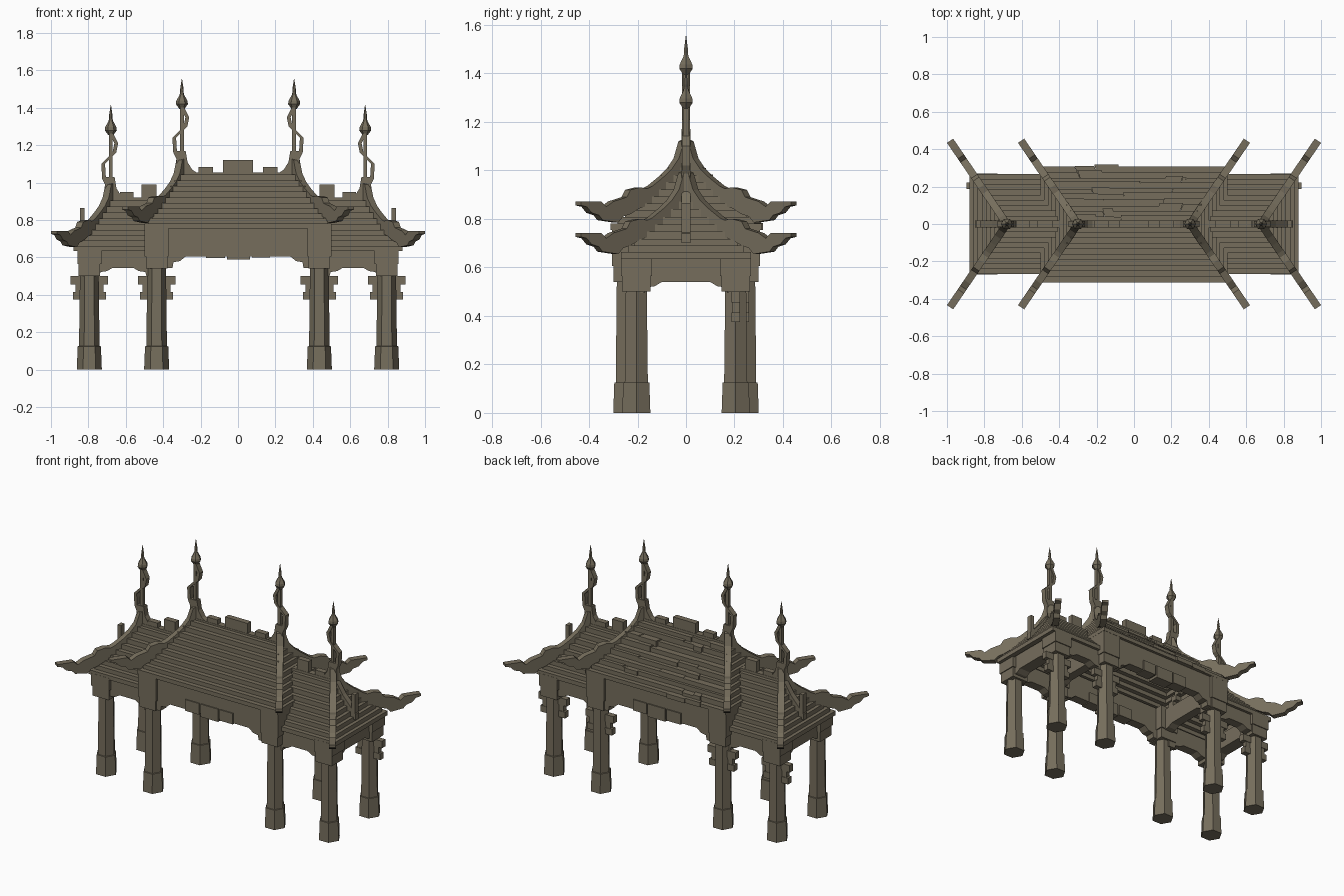
import bpy, bmesh, math, random
from mathutils import Vector

if "Cube" in bpy.data.objects:
    bpy.data.objects.remove(bpy.data.objects["Cube"])

random.seed(4)
wood = bpy.data.materials.new("weathered wood")
wood.diffuse_color = (0.18, 0.155, 0.108, 1)
wood.use_nodes = True
wood.node_tree.nodes["Principled BSDF"].inputs["Base Color"].default_value = wood.diffuse_color


def finish(name, bm):
    bmesh.ops.recalc_face_normals(bm, faces=bm.faces)
    me = bpy.data.meshes.new(name)
    bm.to_mesh(me)
    bm.free()
    me.materials.append(wood)
    ob = bpy.data.objects.new(name, me)
    bpy.context.collection.objects.link(ob)
    return ob


def prism(bm, pts, vec):
    """Closed polygon of 3D points extruded along vec."""
    vec = Vector(vec)
    a = [bm.verts.new(p) for p in pts]
    b = [bm.verts.new(Vector(p) + vec) for p in pts]
    bm.faces.new(a)
    bm.faces.new(b[::-1])
    n = len(pts)
    for i in range(n):
        bm.faces.new((a[i], b[i], b[(i + 1) % n], a[(i + 1) % n]))


def box(bm, x0, x1, y0, y1, z0, z1):
    prism(bm, [(x0, y0, z0), (x1, y0, z0), (x1, y1, z0), (x0, y1, z0)], (0, 0, z1 - z0))


def lathe(bm, x, y, prof, n):
    """Stacked n-sided rings from (radius, z) pairs."""
    rings = [[bm.verts.new((x + r * math.cos(math.tau * k / n), y + r * math.sin(math.tau * k / n), z))
              for k in range(n)] for r, z in prof]
    for a, b in zip(rings, rings[1:]):
        for k in range(n):
            bm.faces.new((a[k], a[(k + 1) % n], b[(k + 1) % n], b[k]))
    bm.faces.new(rings[0][::-1])
    bm.faces.new(rings[-1])


# columns with feet and capitals
for label, cx, cy, top, roof in (("inner", .435, .242, .54, .76), ("outer", .795, .205, .50, .645)):
    for sx in (-1, 1):
        for sy in (-1, 1):
            bm = bmesh.new()
            x, y = sx * cx, sy * cy
            lathe(bm, x, y, [(.067, 0), (.062, .125), (.055, .126), (.05, top + .01)], 6)
            box(bm, x - .058, x + .058, y - .058, y + .058, top, top + .07)
            box(bm, x - .064, x + .064, y - .064, y + .064, top + .065, roof)
            # plank brackets run through the back columns
            if sy > 0:
                box(bm, x - .1, x + .1, y - .018, y + .018, .455, .5)
                box(bm, x - .088, x + .088, y - .018, y + .018, .375, .415)
                box(bm, x - .075, x + .075, y - .015, y + .015, .415, .455)
            finish(label + "_column", bm)


# beams whose underside steps down to the columns
def beam_profile(a, b, bottom, top, drop):
    return [(a, top), (a, bottom - drop), (a + .05, bottom - drop), (a + .055, bottom - drop * .5),
            (a + .09, bottom - drop * .4), (a + .12, bottom), (b - .12, bottom),
            (b - .09, bottom - drop * .4), (b - .055, bottom - drop * .5), (b - .05, bottom - drop),
            (b, bottom - drop), (b, top)]


for s in (-1, 1):
    bm = bmesh.new()
    y = s * .26
    prism(bm, [(x, y - .03, z) for x, z in beam_profile(-.4, .4, .605, .76, .06)], (0, .06, 0))
    for x0, x1, z0 in ((-.17, -.07, .598), (-.06, .065, .588), (.075, .17, .6)):
        box(bm, x0, x1, y - .037, y + .037, z0, .67)
    finish("main_beam", bm)
    bm = bmesh.new()
    prism(bm, [(s * .795 - .04, y, z) for y, z in beam_profile(-.22, .22, .54, .645, .045)], (.08, 0, 0))
    finish("end_beam", bm)
    bm = bmesh.new()
    prism(bm, [(s * .435 - .03, y, z) for y, z in beam_profile(-.24, .24, .62, .74, .04)], (.06, 0, 0))
    finish("cross_beam", bm)
    for t in (-1, 1):
        bm = bmesh.new()
        pts = beam_profile(.44, .79, .545, .65, .045)
        prism(bm, [(s * x, t * .22 - .03, z) for x, z in pts], (0, .06, 0))
        finish("wing_beam", bm)


# stepped plank roofs, hollow underneath
def roof_steps(a0, a1, b0, b1, z0, z1, n):
    out = []
    for i in range(n):
        t, u = i / n, (i + 1) / n
        za, zb = (z0 + (z1 - z0) * v ** 1.1 for v in (t, u))
        ui = min(1, u + .06)
        out.append((a0 + (a1 - a0) * t, a0 + (a1 - a0) * ui,
                    b0 + (b1 - b0) * t, b0 + (b1 - b0) * ui, za, zb - za + .004))
    return out


bm_front, bm_back, bm_end = bmesh.new(), bmesh.new(), bmesh.new()
for ao, ai, bo, bi, z, h in roof_steps(.5, .3, .312, .015, .755, 1.04, 10):
    prism(bm_front, [(-ao, -bo, z), (ao, -bo, z), (ai, -bi, z), (-ai, -bi, z)], (0, 0, h))
    # back planks are broken into uneven lengths
    cuts = [-1] + sorted(random.uniform(-.8, .8) for _ in range(3)) + [1]
    for p, q in zip(cuts, cuts[1:]):
        j, k = random.uniform(-.008, .008), random.uniform(-.006, .004)
        prism(bm_back, [(ao * p, bo + j, z), (ao * q, bo + j, z), (ai * q, bi - .008, z), (ai * p, bi - .008, z)],
              (0, 0, h + k))
    for s in (-1, 1):
        prism(bm_end, [(s * ao, -bo, z), (s * ao, bo, z), (s * ai, bi, z), (s * ai, -bi, z)], (0, 0, h))
finish("main_roof_front", bm_front)
finish("main_roof_back", bm_back)
finish("main_roof_ends", bm_end)

for s in (-1, 1):
    bm = bmesh.new()
    for ao, ai, bo, bi, z, h in roof_steps(.88, .68, .268, .015, .635, .9, 9):
        for t in (-1, 1):
            prism(bm, [(s * .41, t * bo, z), (s * ao, t * bo, z), (s * ai, t * bi, z), (s * .41, t * bi, z)],
                  (0, 0, h))
        prism(bm, [(s * ao, -bo, z), (s * ao, bo, z), (s * ai, bi, z), (s * ai, -bi, z)], (0, 0, h))
    finish("wing_roof", bm)

# curved hip rafters with upturned carved tips: (distance out in y, z)
hip = [(0, 1.13), (.02, 1.12), (.04, 1.05), (.07, 1.005), (.107, .97), (.15, .935), (.17, .925), (.2, .93),
       (.24, .92), (.255, .89), (.31, .872), (.34, .85), (.36, .872), (.445, .872), (.445, .856), (.42, .85),
       (.4, .825), (.37, .815), (.355, .795), (.29, .785), (.27, .81), (.24, .82), (.2, .845), (.15, .86),
       (.1, .9), (.05, .96), (0, 1.0)]
for label, cx, dz in (("main", .3, 0), ("wing", .68, -.13)):
    for sx in (-1, 1):
        for sy in (-1, 1):
            w = Vector((sx * .44, -sy * .3, 0)).normalized() * .04
            bm = bmesh.new()
            prism(bm, [Vector((sx * (cx + d * .3 / .44), sy * d, z + dz)) - w / 2 for d, z in hip], w)
            finish(label + "_hip_rafter", bm)

# spires: flared foot, thin post, zigzag strut and finial
zig = [(0, 0), (.035, .07), (.04, .15), (-.02, .21), (-.03, .26), (0, .32)]
for label, cx, z0 in (("main", .3, 1.09), ("wing", .68, .95)):
    for s in (-1, 1):
        bm = bmesh.new()
        foot = [(.1, -.05), (.055, -.02), (.03, .02), (.02, .08), (-.03, .08), (-.03, -.06), (.1, -.06)]
        prism(bm, [(s * (cx - a), -.018, z0 + b) for a, b in foot], (0, .036, 0))
        box(bm, s * cx - .01, s * cx + .01, -.012, .012, z0, z0 + .33)
        path = [(a - .009, b) for a, b in zig] + [(a + .011, b) for a, b in zig[::-1]]
        prism(bm, [(s * (cx + a), -.017, z0 + b) for a, b in path], (0, .034, 0))
        finish(label + "_spire", bm)
        bm = bmesh.new()
        f = z0 + .305
        lathe(bm, s * cx, 0, [(.014, f), (.032, f + .025), (.03, f + .042), (.012, f + .075), (.009, f + .09),
                              (.01, f + .1), (.001, f + .16)], 6)
        finish(label + "_finial", bm)

# ridges with crest blocks
bm = bmesh.new()
box(bm, -.3, .3, -.02, .02, 1.0, 1.055)
box(bm, -.08, .08, -.018, .018, 1.05, 1.12)
for s in (-1, 1):
    box(bm, s * .135, s * .21, -.018, .018, 1.05, 1.085)
finish("main_ridge", bm)
for s in (-1, 1):
    bm = bmesh.new()
    box(bm, s * .38, s * .68, -.02, .02, .86, .92)
    box(bm, s * .435, s * .515, -.018, .018, .91, .99)
    box(bm, s * .56, s * .63, -.018, .018, .91, .95)
    finish("wing_ridge", bm)
    # crest running down the end slope to a small post
    bm = bmesh.new()
    prism(bm, [(s * x, -.018, z) for x, z in ((.68, .95), (.72, .9), (.76, .84), (.85, .74), (.85, .7),
                                             (.8, .72), (.68, .87))], (0, .036, 0))
    box(bm, s * .822, s * .846, -.018, .018, .72, .865)
    finish("end_crest", bm)
